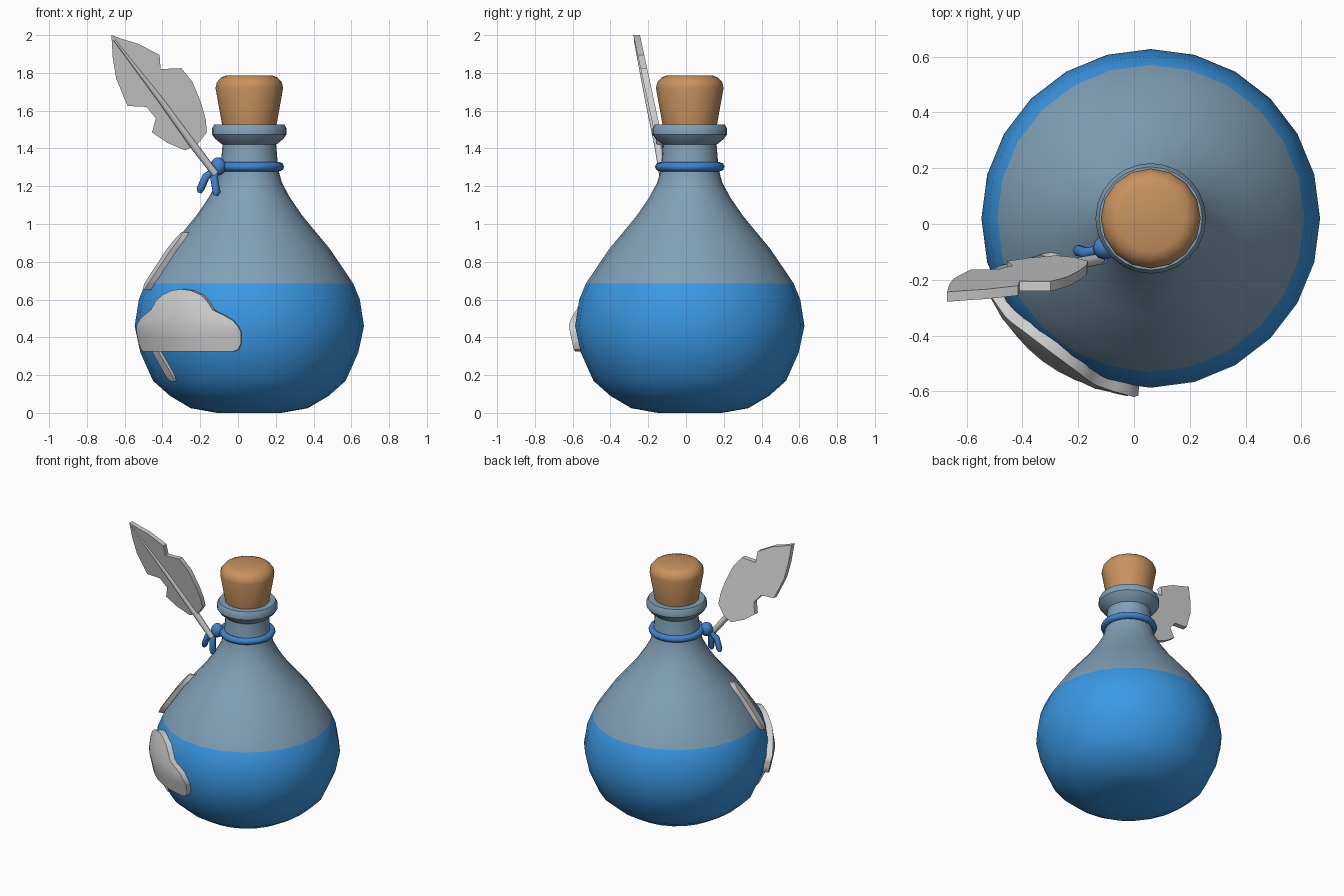
import bpy, bmesh, math
from mathutils import Vector

if "Cube" in bpy.data.objects:
    bpy.data.objects.remove(bpy.data.objects["Cube"])

CX, CY = 0.06, 0.02   # bottle axis


def material(name, r, g, b):
    m = bpy.data.materials.new(name)
    lin = [((c / 255 + 0.055) / 1.055) ** 2.4 for c in (r, g, b)]
    m.diffuse_color = (*lin, 1)
    m.use_nodes = True
    m.node_tree.nodes["Principled BSDF"].inputs["Base Color"].default_value = m.diffuse_color
    return m


GLASS = material("grey blue glass", 128, 160, 182)
LIQUID = material("blue liquid", 58, 152, 228)
CORK = material("cork brown", 200, 146, 94)
CORD = material("cord blue", 66, 130, 205)
PALE = material("pale grey", 208, 208, 208)


def finish(name, bm, mats, angle=35):
    bmesh.ops.recalc_face_normals(bm, faces=bm.faces)
    me = bpy.data.meshes.new(name)
    bm.to_mesh(me)
    bm.free()
    ob = bpy.data.objects.new(name, me)
    bpy.context.collection.objects.link(ob)
    for m in mats:
        me.materials.append(m)
    smooth(ob, angle)
    return ob


def smooth(ob, angle):
    bpy.ops.object.select_all(action='DESELECT')
    ob.select_set(True)
    bpy.context.view_layer.objects.active = ob
    bpy.ops.object.shade_smooth_by_angle(angle=math.radians(angle))


def lathe(name, profile, sides, mats, rule=None):
    """Closed solid of revolution about the bottle axis."""
    bm = bmesh.new()
    rings = [[bm.verts.new((CX + r * math.cos(2 * math.pi * i / sides),
                            CY + r * math.sin(2 * math.pi * i / sides), z))
              for i in range(sides)] for r, z in profile]
    for a, b in zip(rings, rings[1:]):
        for i in range(sides):
            j = (i + 1) % sides
            bm.faces.new((a[i], a[j], b[j], b[i]))
    bm.faces.new(rings[0])
    bm.faces.new(rings[-1])
    if rule:
        for f in bm.faces:
            f.material_index = rule(f.calc_center_median().z)
    return finish(name, bm, mats)


# Bottle: liquid colour below the fill line
BODY = [(0.17, 0.0), (0.31, 0.025), (0.42, 0.09), (0.51, 0.17), (0.577, 0.32), (0.607, 0.46),
        (0.585, 0.60), (0.55, 0.685), (0.493, 0.77), (0.425, 0.87), (0.35, 0.96),
        (0.28, 1.045), (0.215, 1.14), (0.172, 1.22), (0.153, 1.29), (0.142, 1.42)]
LIP = [(0.18, 1.45), (0.198, 1.475), (0.198, 1.505), (0.185, 1.527), (0.13, 1.527)]
lathe("bottle", BODY + LIP, 24, [GLASS, LIQUID], lambda z: 1 if z < 0.685 else 0)

# Cork
lathe("cork", [(0.14, 1.50), (0.145, 1.53), (0.179, 1.72), (0.172, 1.75),
               (0.15, 1.775), (0.12, 1.787)], 16, [CORK])


def radius(z):
    for (r0, z0), (r1, z1) in zip(BODY, BODY[1:]):
        if z <= z1:
            return r0 + (r1 - r0) * (z - z0) / (z1 - z0)
    return BODY[-1][0]


def plate(name, rows, off, cuts=5):
    """Raised plate hugging the bottle; rows are pairs of (degrees left of front, height)."""
    bm = bmesh.new()
    grid = []
    for (a0, z0), (a1, z1) in rows:
        line = []
        for k in range(cuts + 1):
            t = k / cuts
            a, z = math.radians(a0 + (a1 - a0) * t), z0 + (z1 - z0) * t
            r = radius(z) - 0.015
            line.append(bm.verts.new((CX - r * math.sin(a), CY - r * math.cos(a), z)))
        grid.append(line)
    for p, q in zip(grid, grid[1:]):
        for k in range(cuts):
            bm.faces.new((p[k], p[k + 1], q[k + 1], q[k]))
    new = bmesh.ops.extrude_face_region(bm, geom=bm.faces[:], use_keep_orig=True)
    for v in new["geom"]:
        if isinstance(v, bmesh.types.BMVert):
            v.co += Vector((v.co.x - CX, v.co.y - CY, 0)).normalized() * (off + 0.015)
    return finish(name, bm, [PALE])


# Cloud plate, symmetric about its middle
half = [(33, .37, .43), (31.5, .335, .46), (29, .325, .49), (25, .325, .515), (19, .325, .545),
        (16, .325, .59), (12, .325, .625), (6, .325, .648), (0, .325, .655)]
columns = [(37 - a, lo, hi) for a, lo, hi in half] + [(37 + a, lo, hi) for a, lo, hi in half[-2::-1]]
plate("cloud_plate", [((a, lo), (a, hi)) for a, lo, hi in columns], 0.036)


# Slanted strips above and below the cloud
def strip(name, a0, z0, a1, z1, width, off):
    rows = []
    for i in range(11):
        t = i / 10
        a, z = a0 + (a1 - a0) * t, z0 + (z1 - z0) * t
        taper = (0.35, 0.85)[min(i, 10 - i)] if min(i, 10 - i) < 2 else 1
        w = math.degrees(width / 2 * taper / radius(z))
        rows.append(((a - w, z), (a + w, z)))
    plate(name, rows, off, 2)


strip("upper_strip", 70, 0.65, 67, 0.955, 0.06, 0.033)
strip("lower_strip", 51.5, 0.165, 60, 0.40, 0.06, 0.015)


def tube(name, points, depth, mat, cyclic=False):
    """Round tube through (x, y, z, radius factor) points."""
    cu = bpy.data.curves.new(name, 'CURVE')
    cu.dimensions = '3D'
    cu.bevel_depth = depth
    cu.bevel_resolution = 2
    cu.use_fill_caps = True
    sp = cu.splines.new('POLY')
    sp.points.add(len(points) - 1)
    for p, (x, y, z, f) in zip(sp.points, points):
        p.co = (x, y, z, 1)
        p.radius = f
    sp.use_cyclic_u = cyclic
    ob = bpy.data.objects.new(name, cu)
    bpy.context.collection.objects.link(ob)
    bpy.ops.object.select_all(action='DESELECT')
    ob.select_set(True)
    bpy.context.view_layer.objects.active = ob
    bpy.ops.object.convert(target='MESH')
    ob = bpy.context.view_layer.objects.active
    ob.data.materials.clear()
    ob.data.materials.append(mat)
    smooth(ob, 50)


# Cord around the neck, its knot and two tails
ring = [2 * math.pi * i / 24 for i in range(24)]
tube("neck_cord", [(CX + 0.16 * math.cos(a), CY + 0.16 * math.sin(a), 1.303, 1) for a in ring],
     0.024, CORD, True)
bm = bmesh.new()
bmesh.ops.create_uvsphere(bm, u_segments=12, v_segments=8, radius=0.042)
bmesh.ops.scale(bm, vec=(1, 1, 1.15), verts=bm.verts)
bmesh.ops.translate(bm, vec=(-0.105, -0.085, 1.305), verts=bm.verts)
finish("cord_knot", bm, [CORD], 60)
for name, ex, ey, ez in (("left_cord_tail", -0.205, -0.095, 1.165),
                         ("right_cord_tail", -0.12, -0.125, 1.15)):
    mx = (-0.105 + ex) / 2 - 0.015
    tube(name, [(-0.11, -0.09, 1.30, 0.7), (mx, -0.105, 1.25, 1),
                (ex + 0.006, ey, ez + 0.02, 1), (ex, ey, ez, 0.5)], 0.021, CORD)


# Feather vane: flat leaning plate with notches
def lean(z):
    return -0.13 - 0.215 * (z - 1.39)


outline = [(-.67, 2.0), (-.655, 1.965), (-.53, 1.955), (-.415, 1.895), (-.41, 1.82), (-.30, 1.825),
           (-.24, 1.75), (-.195, 1.64), (-.17, 1.55), (-.165, 1.485), (-.215, 1.42),
           (-.28, 1.39), (-.375, 1.43), (-.455, 1.485), (-.435, 1.56), (-.485, 1.62),
           (-.585, 1.625), (-.645, 1.77), (-.663, 1.88)]
outline[1] = (-.60, 1.975)
bm = bmesh.new()
face = bm.faces.new([bm.verts.new((x, lean(z) - 0.0175, z)) for x, z in outline])
new = bmesh.ops.extrude_face_region(bm, geom=[face], use_keep_orig=True)
for v in new["geom"]:
    if isinstance(v, bmesh.types.BMVert):
        v.co.y += 0.035
finish("feather_vane", bm, [PALE], 20)

# Feather quill along the front of the vane
tube("feather_quill", [(-.12, -.125, 1.265, 0.9), (-.23, lean(1.41) - .012, 1.41, 1),
                       (-.40, lean(1.645) - .014, 1.645, 0.8),
                       (-.655, lean(1.975) - .016, 1.975, 0.25)], 0.021, PALE)
